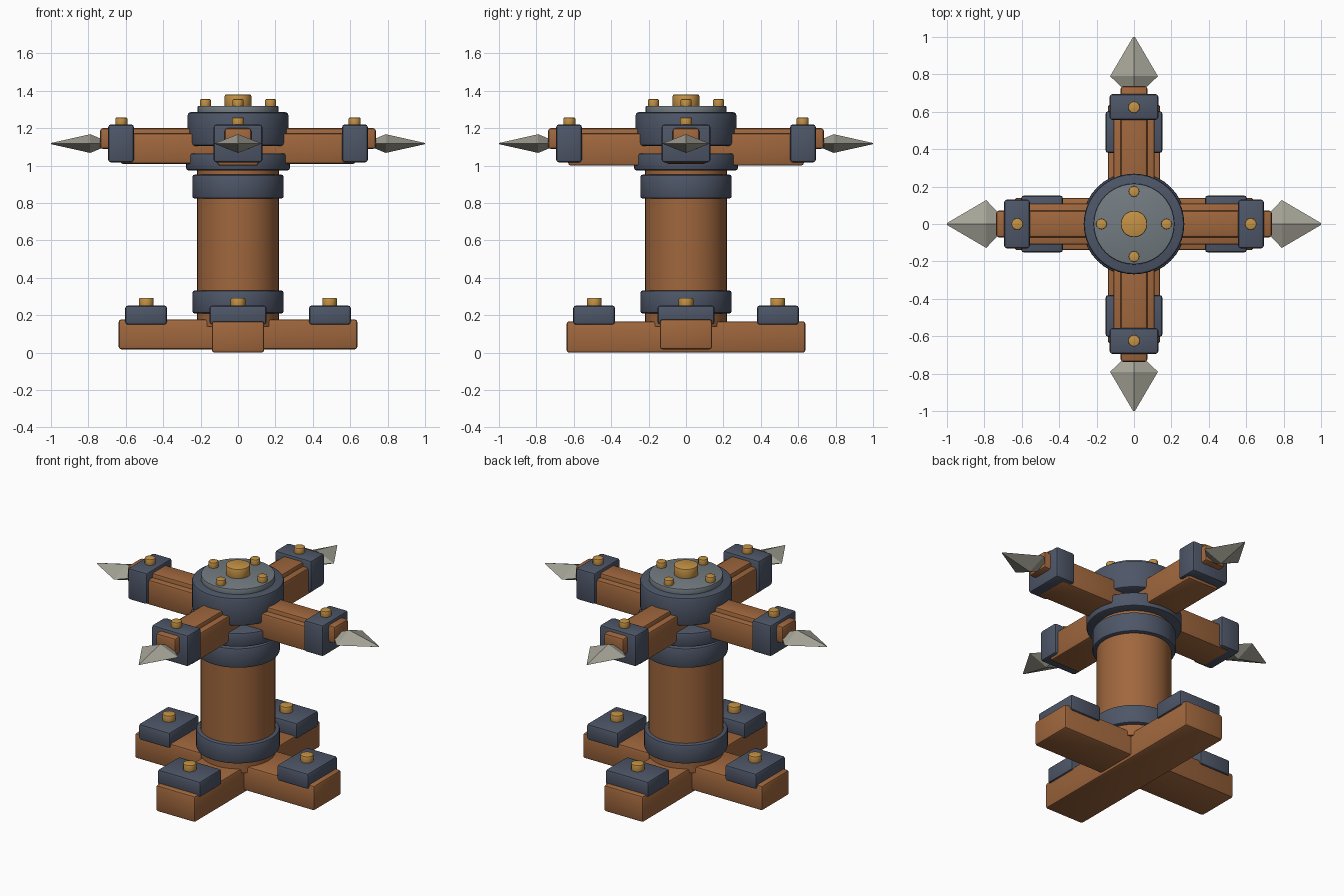
import bpy
import bmesh
import math
from mathutils import Matrix, Vector

if "Cube" in bpy.data.objects:
    bpy.data.objects.remove(bpy.data.objects["Cube"])


def material(name, rgb):
    m = bpy.data.materials.new(name)
    m.diffuse_color = (*rgb, 1.0)
    m.use_nodes = True
    m.node_tree.nodes["Principled BSDF"].inputs["Base Color"].default_value = m.diffuse_color
    return m


WOOD = material("wood brown", (0.35, 0.135, 0.047))
IRON = material("blue iron", (0.075, 0.092, 0.135))
STEEL = material("grey cap steel", (0.17, 0.20, 0.22))
BRASS = material("brass", (0.56, 0.29, 0.06))
BLADE = material("pale blade", (0.38, 0.37, 0.31))


def finish(bm, name, mat, turn=0.0, smooth=True):
    """Turn a bmesh into an object, rotated about the vertical axis."""
    bm.transform(Matrix.Rotation(turn, 4, 'Z'))
    bmesh.ops.recalc_face_normals(bm, faces=bm.faces)
    mesh = bpy.data.meshes.new(name)
    bm.to_mesh(mesh)
    bm.free()
    mesh.materials.append(mat)
    ob = bpy.data.objects.new(name, mesh)
    bpy.context.collection.objects.link(ob)
    if smooth:
        bpy.ops.object.select_all(action='DESELECT')
        ob.select_set(True)
        bpy.context.view_layer.objects.active = ob
        bpy.ops.object.shade_smooth_by_angle(angle=math.radians(35))
    return ob


def box(name, mat, x0, x1, half_y, z0, z1, turn=0.0, bevel=0.014):
    bm = bmesh.new()
    bmesh.ops.create_cube(bm, size=1)
    size = Vector((x1 - x0, 2 * half_y, z1 - z0))
    mid = Vector(((x0 + x1) / 2, 0, (z0 + z1) / 2))
    for v in bm.verts:
        v.co = Vector([a * b for a, b in zip(v.co, size)]) + mid
    bmesh.ops.bevel(bm, geom=bm.edges[:], offset=bevel, segments=2,
                    profile=0.5, affect='EDGES')
    return finish(bm, name, mat, turn)


def disc(name, mat, r, z0, z1, x=0.0, turn=0.0, sides=40, bevel=0.012):
    """Upright cylinder with rounded rims."""
    bm = bmesh.new()
    bmesh.ops.create_cone(bm, cap_ends=True, segments=sides, radius1=r, radius2=r,
                          depth=z1 - z0,
                          matrix=Matrix.Translation((x, 0, (z0 + z1) / 2)))
    rims = [e for e in bm.edges if abs(e.verts[0].co.z - e.verts[1].co.z) < 1e-5]
    if bevel:
        bmesh.ops.bevel(bm, geom=rims, offset=bevel, segments=2,
                        profile=0.5, affect='EDGES')
    return finish(bm, name, mat, turn)


def spike(name, turn):
    """Flattened four-sided arrow head pointing outward."""
    sections = [(0.73, 0.064, 0.025), (0.79, 0.128, 0.05), (1.0, 0.005, 0.003)]
    zc = 1.118
    bm = bmesh.new()
    rings = [[bm.verts.new(p) for p in ((x, -w, zc), (x, 0, zc + h),
                                        (x, w, zc), (x, 0, zc - h))]
             for x, w, h in sections]
    for a, b in zip(rings, rings[1:]):
        for i in range(4):
            j = (i + 1) % 4
            bm.faces.new((a[i], a[j], b[j], b[i]))
    bm.faces.new(rings[0])
    bm.faces.new(rings[-1])
    return finish(bm, name, BLADE, turn, smooth=False)


# Crossed base beams
box("base_beam_side", WOOD, -0.638, 0.638, 0.14, 0.018, 0.178)
box("base_beam_front", WOOD, -0.638, 0.638, 0.14, 0.0, 0.168, math.pi / 2)

# Central post with iron bands
disc("post", WOOD, 0.218, 0.14, 1.03, bevel=0)
disc("lower_band", IRON, 0.244, 0.21, 0.332)
disc("upper_band", IRON, 0.244, 0.824, 0.952)

# Rotating head
disc("head_bottom_flange", IRON, 0.278, 0.975, 1.066)
disc("head_neck", IRON, 0.15, 1.05, 1.12, bevel=0)
disc("head_drum", IRON, 0.269, 1.105, 1.286, bevel=0.015)
disc("head_cap", STEEL, 0.216, 1.27, 1.32, bevel=0.006)
disc("head_hub", BRASS, 0.071, 1.31, 1.38, sides=20, bevel=0.007)

# Four identical sides: foot plates, arms, spikes and bolts
for k in range(4):
    t = k * math.pi / 2
    drop = 0.01 if k % 2 else 0.0
    n = k + 1
    box(f"foot_plate_{n}", IRON, 0.38, 0.603, 0.152, 0.15, 0.252, t)
    disc(f"foot_bolt_{n}", BRASS, 0.039, 0.24, 0.293, 0.49, t, 12, 0.006)
    box(f"arm_beam_{n}", WOOD, 0.0, 0.63, 0.11, 1.01 - drop, 1.172, t)
    box(f"arm_core_{n}", WOOD, 0.0, 0.737, 0.071, 1.09, 1.2, t)
    box(f"arm_bracket_{n}", IRON, 0.557, 0.694, 0.13, 1.018, 1.22, t)
    disc(f"arm_bolt_{n}", BRASS, 0.032, 1.21, 1.257, 0.624, t, 12, 0.006)
    disc(f"cap_bolt_{n}", BRASS, 0.029, 1.31, 1.355, 0.174, t, 12, 0.005)
    spike(f"spike_{n}", t)
